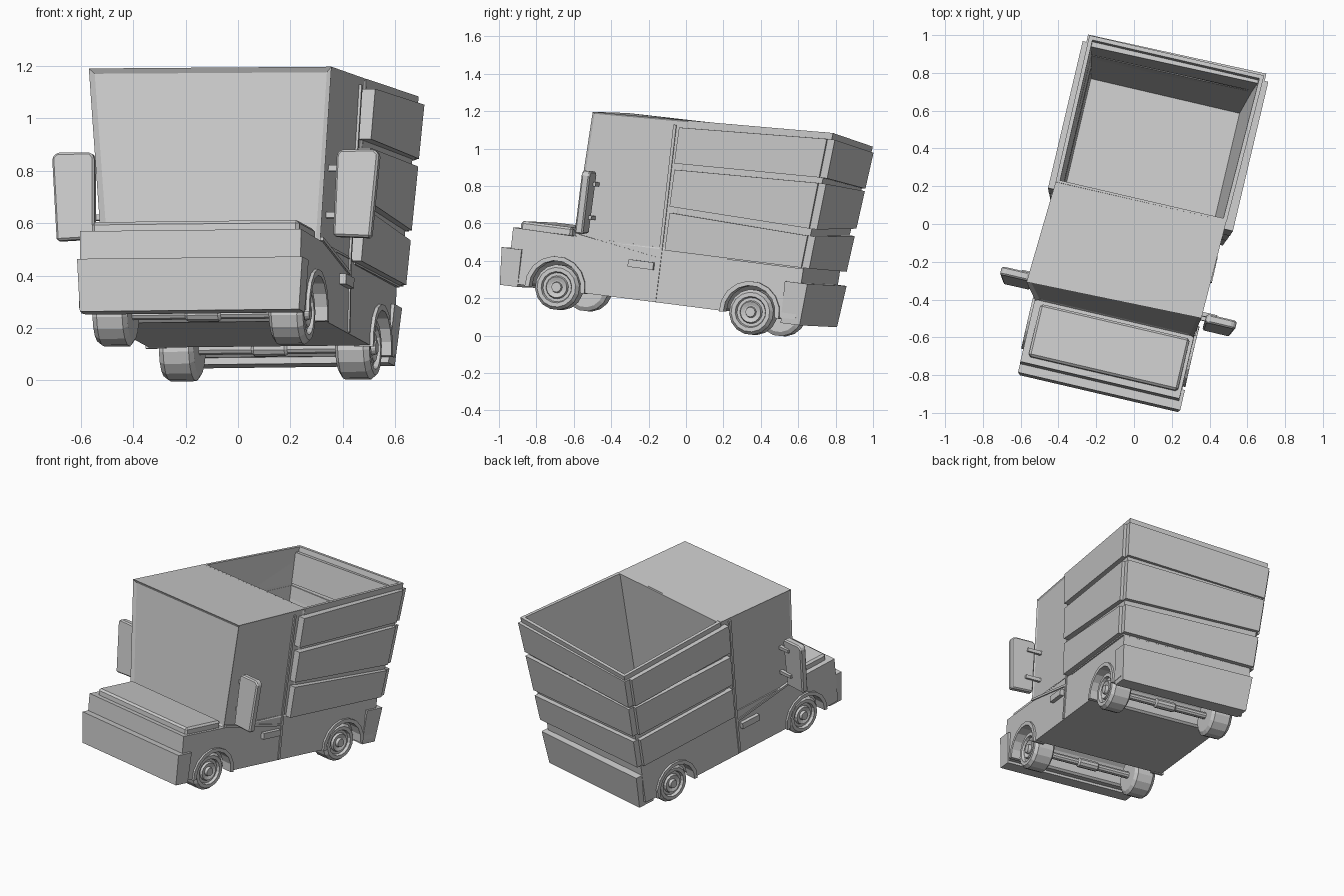
import bpy, bmesh
from math import radians, pi, cos, sin
from mathutils import Matrix, Vector

if "Cube" in bpy.data.objects:
    bpy.data.objects.remove(bpy.data.objects["Cube"])

# The truck is modelled square to the axes, then turned, pitched and rolled
POSE = (Matrix.Rotation(radians(-13.2), 4, 'Z') @ Matrix.Rotation(radians(-7.1), 4, 'X')
        @ Matrix.Rotation(radians(-0.6), 4, 'Y'))


def finish(name, bm, bevel=0):
    bmesh.ops.recalc_face_normals(bm, faces=bm.faces)
    me = bpy.data.meshes.new(name)
    bm.to_mesh(me)
    bm.free()
    ob = bpy.data.objects.new(name, me)
    bpy.context.collection.objects.link(ob)
    ob.matrix_world = POSE
    if bevel:
        m = ob.modifiers.new("bevel", 'BEVEL')
        m.width, m.segments = bevel, 1
    return ob


def prism(bm, ring_a, ring_b):
    """Solid between two matching rings of points; returns the end caps."""
    a = [bm.verts.new(p) for p in ring_a]
    b = [bm.verts.new(p) for p in ring_b]
    n = len(a)
    sides = [bm.faces.new((a[i], a[(i + 1) % n], b[(i + 1) % n], b[i])) for i in range(n)]
    return bm.faces.new(a), bm.faces.new(b), sides


def solid(name, ring_a, ring_b, bevel=0):
    bm = bmesh.new()
    prism(bm, ring_a, ring_b)
    return finish(name, bm, bevel)


def box(name, x, y, z, bevel=0, taper=0.0):
    def ring(zz, t):
        return [(x[0] + t, y[0] + t, zz), (x[1] - t, y[0] + t, zz),
                (x[1] - t, y[1], zz), (x[0] + t, y[1], zz)]
    return solid(name, ring(z[0], taper), ring(z[1], 0), bevel)


def side_profile(name, pts, x0, x1, bevel=0):
    return solid(name, [(x0, y, z) for y, z in pts], [(x1, y, z) for y, z in pts], bevel)


def arc(yc, zc, r, a0, a1, n=9):
    return [(yc + r * cos(a0 + (a1 - a0) * i / n), zc + r * sin(a0 + (a1 - a0) * i / n))
            for i in range(n + 1)]


def lathe(name, x0, yc, zc, profile, sign, n=16):
    """Turn an (offset, radius) profile about the axle direction."""
    bm = bmesh.new()
    rings = [[bm.verts.new((x0 + sign * o, yc + r * cos(2 * pi * (i + .5) / n), zc + r * sin(2 * pi * (i + .5) / n)))
              for i in range(n)] for o, r in profile]
    for a, b in zip(rings, rings[1:]):
        for i in range(n):
            bm.faces.new((a[i], a[(i + 1) % n], b[(i + 1) % n], b[i]))
    bm.faces.new(rings[0])
    bm.faces.new(rings[-1])
    return finish(name, bm)


FRONT, REAR, AXLE_Z = -0.64, 0.436, 0.177

# Lower body with wheel arches cut through the side profile
profile = ([(-0.905, 0.17), (-0.80, 0.165)] + arc(FRONT, AXLE_Z, 0.148, pi, 0)
           + [(FRONT + 0.16, 0.165), (REAR - 0.16, 0.165)] + arc(REAR, AXLE_Z, 0.148, pi, 0)
           + [(REAR + 0.16, 0.165), (0.69, 0.17), (0.70, 0.46), (-0.57, 0.46), (-0.91, 0.465)])
side_profile("lower_body", profile, -0.415, 0.45)

# Hood slab and bumpers
box("hood", (-0.38, 0.432), (-0.875, -0.59), (0.45, 0.505), 0.012)
box("front_bumper", (-0.415, 0.467), (-0.955, -0.845), (0.152, 0.353), 0, 0.012)
rear = [[(-0.395 - d, 0.61, z), (0.445 + d, 0.61, z), (0.445 + d, 0.715 + d, z), (-0.395 - d, 0.725 + d, z)]
        for z, d in ((0.14, 0), (0.365, 0.02))]
solid("rear_bumper", *rear)

# Cab, with framed windscreen and side panels
bm = bmesh.new()
low = [(-0.41, -0.575, 0.45), (0.447, -0.575, 0.45), (0.455, -0.017, 0.45), (-0.415, -0.017, 0.45)]
high = [(-0.472, -0.573, 1.133), (0.473, -0.549, 1.133), (0.485, -0.016, 1.152), (-0.443, -0.019, 1.141)]
_, _, sides = prism(bm, low, high)
bmesh.ops.recalc_face_normals(bm, faces=bm.faces)
bmesh.ops.inset_individual(bm, faces=[sides[0]], thickness=0.028, depth=-0.012)
bmesh.ops.inset_individual(bm, faces=[sides[1], sides[3]], thickness=0.014, depth=-0.006)
finish("cab", bm)

# Open hopper bed: leaning walls, crooked rim, hollow inside
bm = bmesh.new()
low = [(-0.415, -0.017, 0.44), (0.455, -0.017, 0.44), (0.462, 0.70, 0.44), (-0.415, 0.70, 0.44)]
high = [(-0.443, -0.018, 1.141), (0.487, -0.016, 1.152), (0.504, 0.782, 1.184), (-0.446, 0.787, 1.121)]
_, rim, _ = prism(bm, low, high)
bmesh.ops.recalc_face_normals(bm, faces=bm.faces)
bmesh.ops.inset_individual(bm, faces=[rim], thickness=0.03)
for v in rim.verts:
    if v.co.y < 0.3:
        v.co.y = -0.005
out = bmesh.ops.extrude_discrete_faces(bm, faces=[rim])['faces'][0]
for v in out.verts:
    v.co = Vector((0.415 if v.co.x > 0 else -0.40, 0.645 if v.co.y > 0.3 else -0.004, 0.46 + 0.005))
finish("bed", bm)

# Crooked planks: (front z, right rear z, left rear z) for top and bottom edges
PLANKS = [((1.109, 0.915), (1.149, 0.939), (1.089, 0.893)),
          ((0.882, 0.683), (0.909, 0.661), (0.880, 0.675)),
          ((0.650, 0.447), (0.622, 0.448), (0.635, 0.440))]


def right_x(z): return 0.489 + 0.062 * (z - 0.447)
def left_x(z): return -0.442 - 0.05 * (z - 0.447)
def back_y(z): return 0.735 + 0.09 * (z - 0.447)


for k, (f, r, l) in enumerate(PLANKS, 1):
    for side, fx, rear_z, inward in (("right", right_x, r, -0.05), ("left", left_x, l, 0.05)):
        quad = [(fx(f[0]), -0.055, f[0]), (fx(f[1]), -0.06, f[1]),
                (fx(rear_z[1]), back_y(rear_z[1]) - 0.04, rear_z[1]),
                (fx(rear_z[0]), back_y(rear_z[0]) - 0.04, rear_z[0])]
        solid(f"{side}_plank_{k}", quad, [(x + inward, y, z) for x, y, z in quad])
    quad = [(left_x(l[0]) + 0.02, back_y(l[0]), l[0]), (left_x(l[1]) + 0.02, back_y(l[1]), l[1]),
            (right_x(r[1]) - 0.02, back_y(r[1]), r[1]), (right_x(r[0]) - 0.02, back_y(r[0]), r[0])]
    solid(f"rear_plank_{k}", quad, [(x, y - 0.06, z) for x, y, z in quad])

# Wheels, axles and arch trims
TYRE = [(-0.135, 0), (-0.135, 0.10), (-0.12, 0.122), (-0.02, 0.122), (0, 0.106), (0, 0.084), (-0.018, 0.078),
        (-0.018, 0.062), (-0.004, 0.056), (-0.012, 0.036), (-0.012, 0.03), (0.006, 0.026), (0.006, 0)]
for end, y, shift in (("front", FRONT, 0.012), ("rear", REAR, 0.022)):
    for side, s in (("right", 1), ("left", -1)):
        lathe(f"{end}_{side}_wheel", shift + s * 0.412, y, AXLE_Z, TYRE, s)
        trim = arc(y, AXLE_Z, 0.166, -0.1, pi + 0.1) + arc(y, AXLE_Z, 0.142, pi + 0.1, -0.1)
        side_profile(f"{end}_{side}_arch", trim, 0.0175 + s * 0.37, 0.0175 + s * 0.446)
    lathe(f"{end}_axle", shift, y, AXLE_Z,
          [(-0.29, 0.022), (-0.07, 0.022), (-0.06, 0.03), (0.06, 0.03), (0.07, 0.022), (0.29, 0.022)], 1, 10)

# Door seams, handles and mirrors on both sides
for side, s in (("right", 1), ("left", -1)):
    def X(v): return 0.0175 + s * v

    def wall(z): return 0.433 + max(0, z - 0.45) * 0.045

    def strip(name, a, b, w):
        ring = [(X(wall(a[1])), a[0] - w[0], a[1] - w[1]), (X(wall(a[1])), a[0] + w[0], a[1] + w[1]),
                (X(wall(b[1])), b[0] + w[0], b[1] + w[1]), (X(wall(b[1])), b[0] - w[0], b[1] - w[1])]
        solid(name, [(x + s * 0.006, y, z) for x, y, z in ring], [(x - s * 0.03, y, z) for x, y, z in ring])
    strip(f"{side}_door_post", (-0.09, 0.17), (-0.09, 0.45), (0.008, 0))
    strip(f"{side}_door_post_upper", (-0.09, 0.45), (-0.09, 1.12), (0.008, 0))
    strip(f"{side}_door_line", (-0.565, 0.47), (-0.09, 0.395), (0, 0.007))
    box(f"{side}_door_handle", sorted((X(0.42), X(0.458))), (-0.255, -0.115), (0.335, 0.375))
    face = [(X(0.468), -0.53, 0.485), (X(0.615), -0.53, 0.478), (X(0.64), -0.525, 0.80),
            (X(0.62), -0.525, 0.818), (X(0.49), -0.525, 0.818), (X(0.475), -0.525, 0.80)]
    solid(f"{side}_mirror", face, [(x, y + 0.045, z) for x, y, z in face], 0.008)
    for k, z in enumerate((0.56, 0.74), 1):
        box(f"{side}_mirror_bracket_{k}", sorted((X(0.43), X(0.53))), (-0.49, -0.468), (z, z + 0.022))
